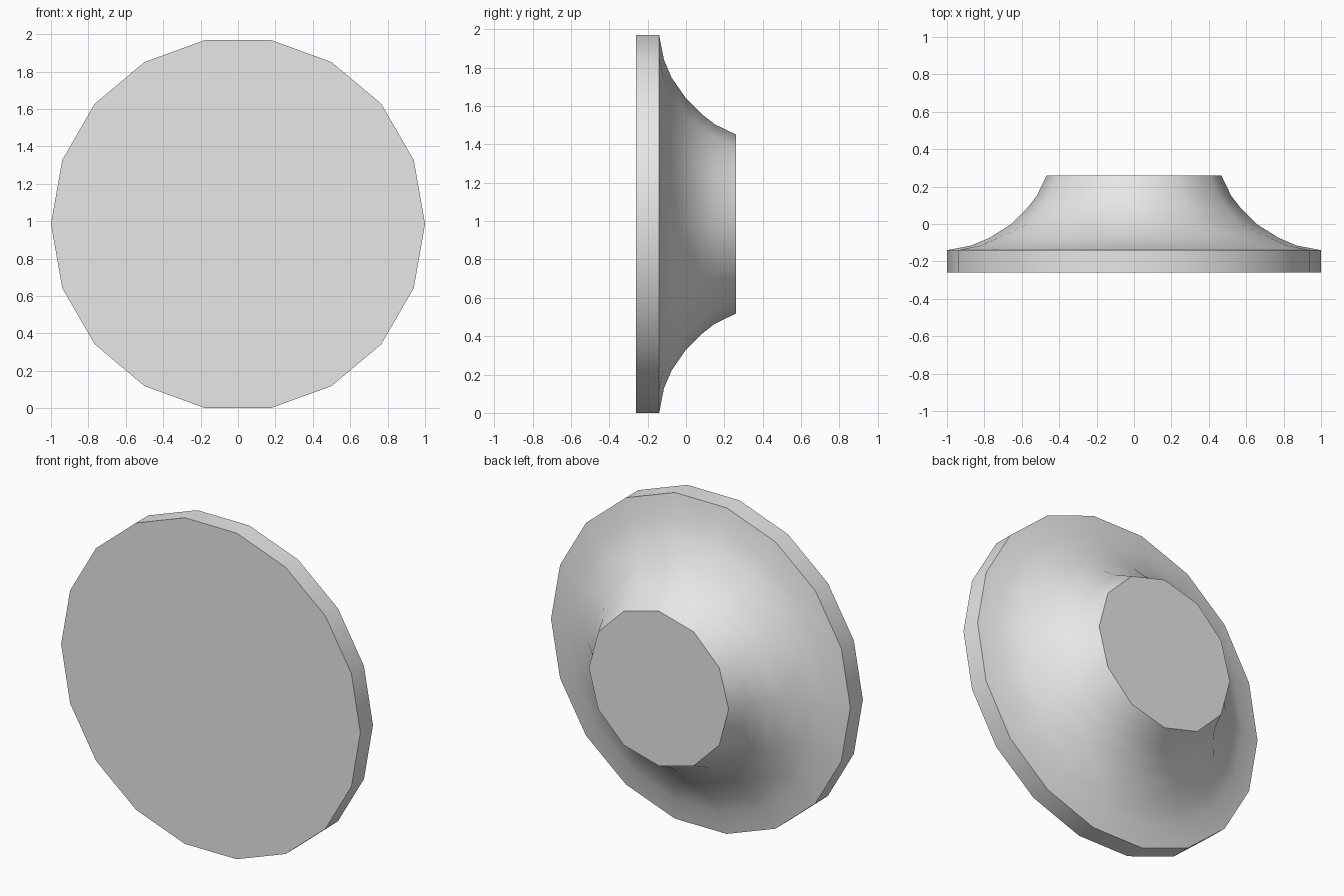
import bpy, bmesh, math

cube = bpy.data.objects.get("Cube")
if cube:
    bpy.data.objects.remove(cube, do_unlink=True)

CENTRE_Z = math.cos(math.radians(10))

grey = bpy.data.materials.new("plain grey")
grey.use_nodes = True
colour = (0.8, 0.8, 0.8, 1)
grey.diffuse_color = colour
grey.node_tree.nodes["Principled BSDF"].inputs["Base Color"].default_value = colour


def ring(bm, sides, radius, y):
    """Closed loop of edges around the y axis."""
    verts = []
    for i in range(sides):
        a = math.tau * i / sides
        verts.append(bm.verts.new((radius * math.cos(a), y, CENTRE_Z + radius * math.sin(a))))
    edges = [bm.edges.new((verts[i], verts[(i + 1) % sides])) for i in range(sides)]
    return verts, edges


# Profile from the wide disc to the narrow hub: sides, radius, y
profile = [
    (18, 1.0, -0.26), (18, 1.0, -0.14),      # disc rim
    (18, 0.87, -0.115), (18, 0.775, -0.075), # flare
    (12, 0.655, 0.0), (12, 0.575, 0.08),
    (12, 0.52, 0.15), (12, 0.467, 0.26),     # hub
]

bm = bmesh.new()
rings = [ring(bm, *p) for p in profile]
for (_, lower), (_, upper) in zip(rings, rings[1:]):
    bmesh.ops.bridge_loops(bm, edges=lower + upper)
bm.faces.new(rings[0][0])
bm.faces.new(rings[-1][0])
bmesh.ops.recalc_face_normals(bm, faces=bm.faces)

mesh = bpy.data.meshes.new("flared_knob")
bm.to_mesh(mesh)
bm.free()
mesh.materials.append(grey)
knob = bpy.data.objects.new("flared_knob", mesh)
bpy.context.collection.objects.link(knob)

# Smooth flare and rim, crisp edges at the flat ends
bpy.context.view_layer.objects.active = knob
knob.select_set(True)
bpy.ops.object.shade_smooth_by_angle(angle=math.radians(45))
